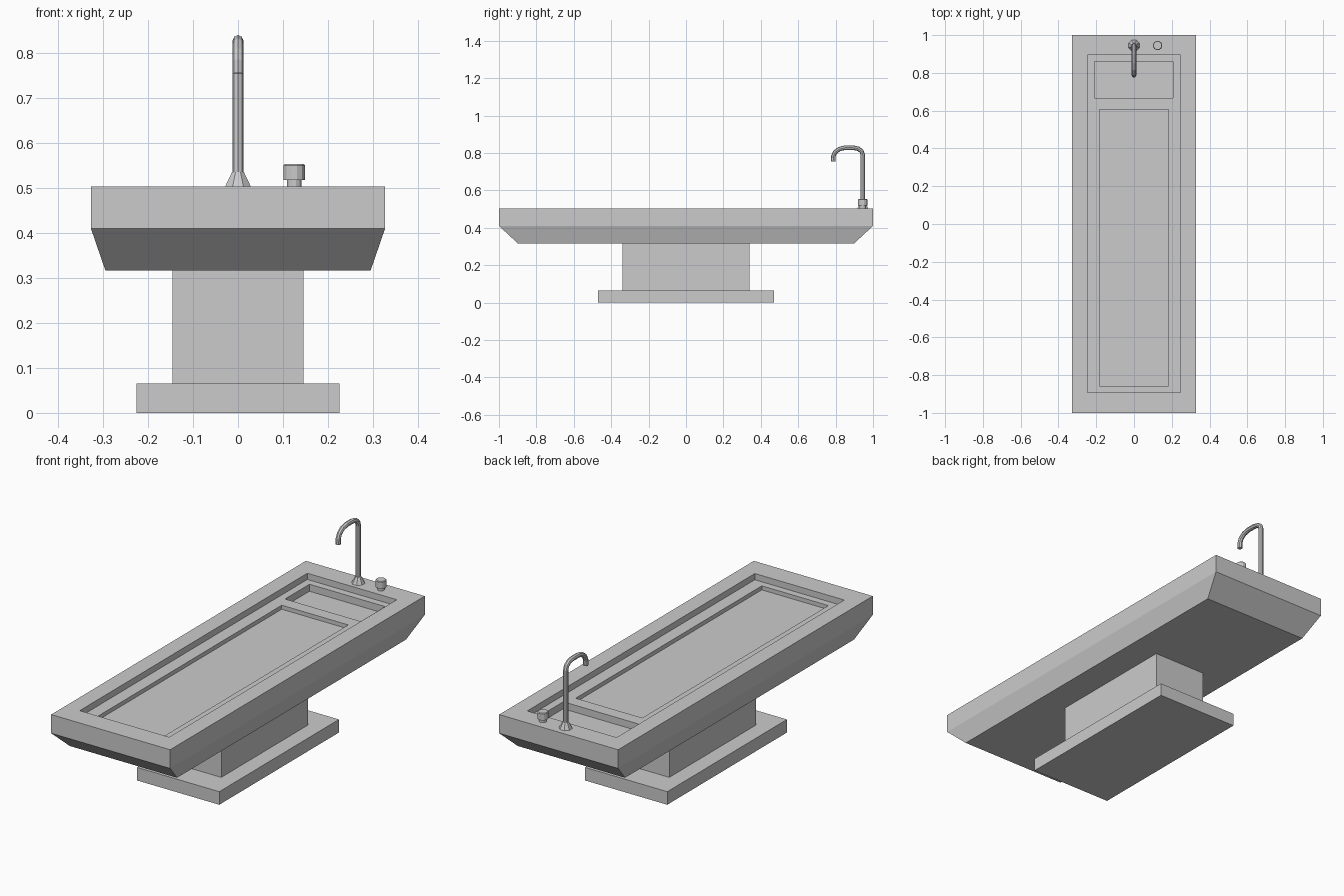
import bpy, bmesh, math
from mathutils import Matrix

if "Cube" in bpy.data.objects:
    bpy.data.objects.remove(bpy.data.objects["Cube"])


def make_object(name, bm):
    bmesh.ops.recalc_face_normals(bm, faces=bm.faces)
    mesh = bpy.data.meshes.new(name)
    bm.to_mesh(mesh)
    bm.free()
    ob = bpy.data.objects.new(name, mesh)
    bpy.context.collection.objects.link(ob)
    return ob


def box(name, x0, x1, y0, y1, z0, z1):
    return loft(name, [[(x, y, z) for x, y in ((x0, y0), (x1, y0), (x1, y1), (x0, y1))]
                       for z in (z0, z1)])


def loft(name, rings):
    # Skin between matching rings and cap both ends
    bm = bmesh.new()
    vs = [[bm.verts.new(p) for p in ring] for ring in rings]
    n = len(vs[0])
    for a, b in zip(vs, vs[1:]):
        for i in range(n):
            j = (i + 1) % n
            bm.faces.new((a[i], a[j], b[j], b[i]))
    bm.faces.new(vs[0])
    bm.faces.new(vs[-1])
    return make_object(name, bm)


def turned(name, x, y, profile, sides):
    return loft(name, [[(x + r * math.cos(math.tau * (i + .5) / sides),
                         y + r * math.sin(math.tau * (i + .5) / sides), z)
                        for i in range(sides)] for r, z in profile])


# Foot and pedestal
box("foot_plate", -.226, .226, -.47, .47, 0, .065)
box("pedestal", -.146, .146, -.34, .34, .065, .317)

# Table slab with tapered underside
table = loft("table_slab", [[(-x, -y, z), (x, -y, z), (x, y, z), (-x, y, z)]
                            for x, y, z in ((.295, .9, .317), (.327, 1, .41), (.327, 1, .503))])

# Recessed tray, then the basin and the long bed cut into its floor
cutters = [box("tray_cutter", -.246, .246, -.892, .896, .472, .6),
           box("basin_cutter", -.209, .207, .668, .86, .437, .58),
           box("bed_cutter", -.183, .183, -.857, .605, .452, .58)]
for c in cutters:
    c.hide_render = True
    mod = table.modifiers.new(c.name, 'BOOLEAN')
    mod.operation, mod.solver, mod.object = 'DIFFERENCE', 'EXACT', c
bpy.context.view_layer.objects.active = table
for c in cutters:
    bpy.ops.object.modifier_apply(modifier=c.name)
    bpy.data.objects.remove(c)

# Tap collar and gooseneck spout
turned("tap_collar", 0, .945, [(.031, .503), (.014, .536)], 8)
curve = bpy.data.curves.new("tap_spout", 'CURVE')
curve.dimensions = '3D'
curve.bevel_depth, curve.bevel_resolution = .012, 2
curve.use_fill_caps = True
path = [(.945, .51), (.945, .79), (.939, .809), (.922, .822), (.895, .828), (.85, .828),
        (.82, .821), (.797, .804), (.788, .783), (.787, .755)]
spline = curve.splines.new('POLY')
spline.points.add(len(path) - 1)
for p, (y, z) in zip(spline.points, path):
    p.co = (0, y, z, 1)
spline.use_smooth = False
spout = bpy.data.objects.new("tap_spout", curve)
bpy.context.collection.objects.link(spout)

# Tap handle
turned("handle_stem", .125, .945, [(.017, .503), (.017, .52)], 12)
turned("handle_knob", .125, .945, [(.025, .518), (.025, .55), (.022, .553)], 12)
